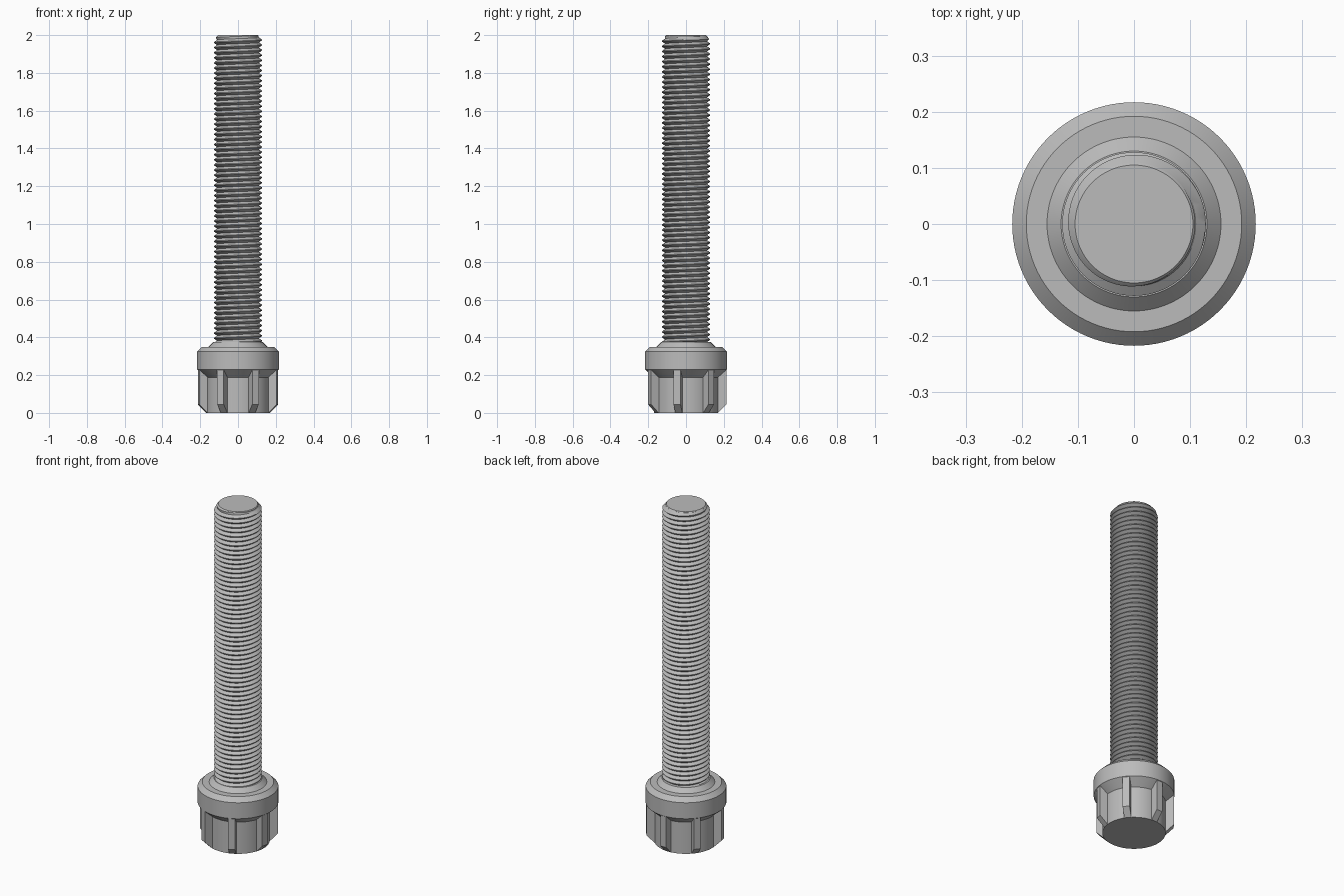
import bpy, bmesh, math
from mathutils import Matrix

cube = bpy.data.objects.get("Cube")
if cube:
    bpy.data.objects.remove(cube, do_unlink=True)

steel = bpy.data.materials.new("grey steel")
steel.use_nodes = True
GREY = (0.5, 0.5, 0.5, 1)
steel.diffuse_color = GREY
steel.node_tree.nodes["Principled BSDF"].inputs["Base Color"].default_value = GREY


def finish(bm, name):
    """Turn a bmesh into a named, shaded object."""
    bmesh.ops.remove_doubles(bm, verts=bm.verts, dist=1e-5)
    bmesh.ops.recalc_face_normals(bm, faces=bm.faces)
    mesh = bpy.data.meshes.new(name)
    bm.to_mesh(mesh)
    bm.free()
    obj = bpy.data.objects.new(name, mesh)
    bpy.context.collection.objects.link(obj)
    mesh.materials.append(steel)
    bpy.ops.object.select_all(action='DESELECT')
    obj.select_set(True)
    bpy.context.view_layer.objects.active = obj
    bpy.ops.object.shade_smooth_by_angle(angle=math.radians(20))
    return obj


def lathe(name, profile, sides=96):
    """Revolve a radius/height profile about z, closing both ends."""
    bm = bmesh.new()
    rings = []
    for r, z in profile:
        rings.append([bm.verts.new((r * math.cos(a), r * math.sin(a), z))
                      for a in (math.tau * i / sides for i in range(sides))])
    for low, high in zip(rings, rings[1:]):
        for i in range(sides):
            j = (i + 1) % sides
            bm.faces.new((low[i], low[j], high[j], high[i]))
    bm.faces.new(rings[0][::-1])
    bm.faces.new(rings[-1])
    return finish(bm, name)


# Head: splined core, flared groove ends, collar and washer cone
lathe("bolt_head", [(0.17, 0), (0.17, 0.188), (0.217, 0.23), (0.217, 0.325),
                    (0.192, 0.35), (0.155, 0.35), (0.13, 0.375)])

# Seven radial ribs, chamfered at the bottom
RIBS = 7
HALF_WIDTH = 0.019
rib_side = [(0.15, 0), (0.17, 0), (0.214, 0.045), (0.214, 0.235), (0.15, 0.235)]
bm = bmesh.new()
for k in range(RIBS):
    turn = Matrix.Rotation(math.pi / 2 + math.tau * k / RIBS, 3, 'Z')
    face = bm.faces.new([bm.verts.new(turn @ Matrix.Identity(3).col[0] * r)
                         for r, z in rib_side])
    for v, (r, z) in zip(face.verts, rib_side):
        v.co = turn @ Matrix(((r, -HALF_WIDTH, z),) * 3)[0]
    grown = bmesh.ops.extrude_face_region(bm, geom=[face], use_keep_orig=True)
    moved = [g for g in grown["geom"] if isinstance(g, bmesh.types.BMVert)]
    bmesh.ops.translate(bm, verts=moved, vec=turn.col[1] * HALF_WIDTH * 2)
finish(bm, "head_ribs")

# Shank core with chamfered tip
ROOT, CREST, TIP, TOP = 0.111, 0.128, 0.105, 2.0
lathe("shank_core", [(ROOT - 0.002, 0.36), (ROOT - 0.002, TOP - 0.004), (TIP, TOP)])

# Right-hand helical thread, trimmed by the tip chamfer and the head
PITCH, STEPS, START = 0.027, 64, 0.368
turns = math.ceil((TOP - START) / PITCH) + 1
bm = bmesh.new()


def thread_point(step, radius, rise):
    a = math.tau * step / STEPS
    z = START + PITCH * (step / STEPS - 1 + rise)
    z = min(max(z, START), TOP)
    radius = min(radius, TIP + (TOP - z) * 0.9)
    return bm.verts.new((radius * math.cos(a), radius * math.sin(a), z))


section = [(ROOT, 0), (CREST, 0.44), (CREST, 0.56), (ROOT, 1)]
previous = None
for step in range(turns * STEPS + 1):
    row = [thread_point(step, r, rise) for r, rise in section]
    if previous:
        for i in range(len(section) - 1):
            bm.faces.new((previous[i], row[i], row[i + 1], previous[i + 1]))
    previous = row
bmesh.ops.dissolve_degenerate(bm, dist=1e-6, edges=bm.edges)
finish(bm, "shank_thread")
